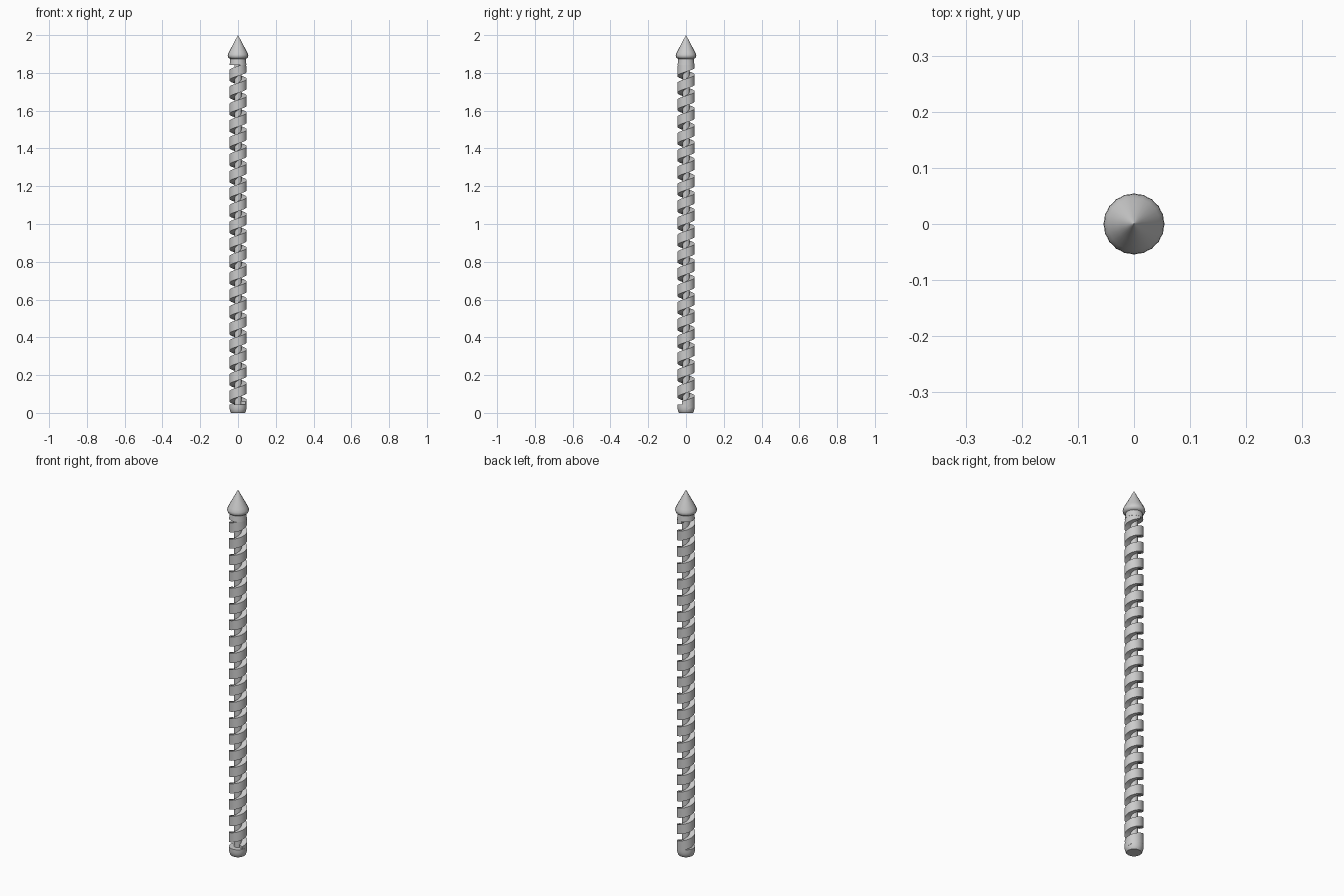
import bpy, bmesh, math

if "Cube" in bpy.data.objects:
    bpy.data.objects.remove(bpy.data.objects["Cube"])

PITCH = 0.0895      # rise of the spiral per turn
R_OUT = 0.046       # shaft radius
R_CORE = 0.019      # radius at the bottom of the flute
BAND = 0.052        # height of the raised band


def finish(name, bm, angle=35):
    bmesh.ops.recalc_face_normals(bm, faces=bm.faces[:])
    me = bpy.data.meshes.new(name)
    bm.to_mesh(me)
    bm.free()
    ob = bpy.data.objects.new(name, me)
    bpy.context.collection.objects.link(ob)
    bpy.ops.object.select_all(action='DESELECT')
    ob.select_set(True)
    bpy.context.view_layer.objects.active = ob
    bpy.ops.object.shade_smooth_by_angle(angle=math.radians(angle))
    return ob


def bridge(bm, a, b):
    n = len(a)
    for i in range(n):
        bm.faces.new((a[i], a[(i + 1) % n], b[(i + 1) % n], b[i]))


def lathe(name, profile, sides=40, ripple=0.0, angle=35):
    """Closed turned part; ripple alternates the radius of every second side."""
    bm = bmesh.new()
    rings = []
    for r, z in profile:
        ring = []
        for i in range(sides):
            a = 2 * math.pi * i / sides
            rr = r * (1 - ripple * (i % 2))
            ring.append(bm.verts.new((rr * math.cos(a), rr * math.sin(a), z)))
        rings.append(ring)
    for a, b in zip(rings, rings[1:]):
        bridge(bm, a, b)
    bm.faces.new(rings[0])
    bm.faces.new(rings[-1])
    return finish(name, bm, angle)


def spiral(name, z0, z1, steps=32):
    """Right-handed raised band, swept as a rectangular section."""
    bm = bmesh.new()
    count = round((z1 - z0) / PITCH * steps)
    prev = None
    for i in range(count + 1):
        zc = z0 + PITCH * i / steps
        a = math.radians(-135) + 2 * math.pi * (zc - 1.709) / PITCH
        h = BAND / 2
        section = []
        for r, z in ((R_CORE * 0.8, zc - h), (R_OUT, zc - h),
                     (R_OUT, zc + h), (R_CORE * 0.8, zc + h)):
            z = max(z, 0.004)
            # follow the narrowing shaft at both ends
            lim = min(R_OUT, 0.038 + z * 0.35, R_OUT - max(0, z - 1.83) * 0.13)
            r = min(r, lim)
            section.append(bm.verts.new((r * math.cos(a), r * math.sin(a), z)))
        if prev:
            bridge(bm, prev, section)
        else:
            bm.faces.new(section)
        prev = section
    bm.faces.new(prev)
    return finish(name, bm)


# Shaft: core, spiral band and solid ends
lathe("shaft_core", [(R_CORE, 0.02), (R_CORE, 1.88)], 24)
spiral("spiral_band", 0.035, 1.855)
lathe("bottom_cap", [(0.036, 0.0), (0.040, 0.004), (0.0445, 0.02),
                     (0.0455, 0.032), (0.0455, 0.045)])
lathe("top_collar", [(0.0445, 1.843), (0.0425, 1.86), (0.040, 1.885)])

# Pointed head with a lightly scalloped rim
lathe("pointed_head", [(0.041, 1.874), (0.051, 1.880), (0.0545, 1.889),
                       (0.0535, 1.898), (0.047, 1.912), (0.031, 1.942),
                       (0.014, 1.974), (0.0008, 2.0)], 40, 0.025, 40)
